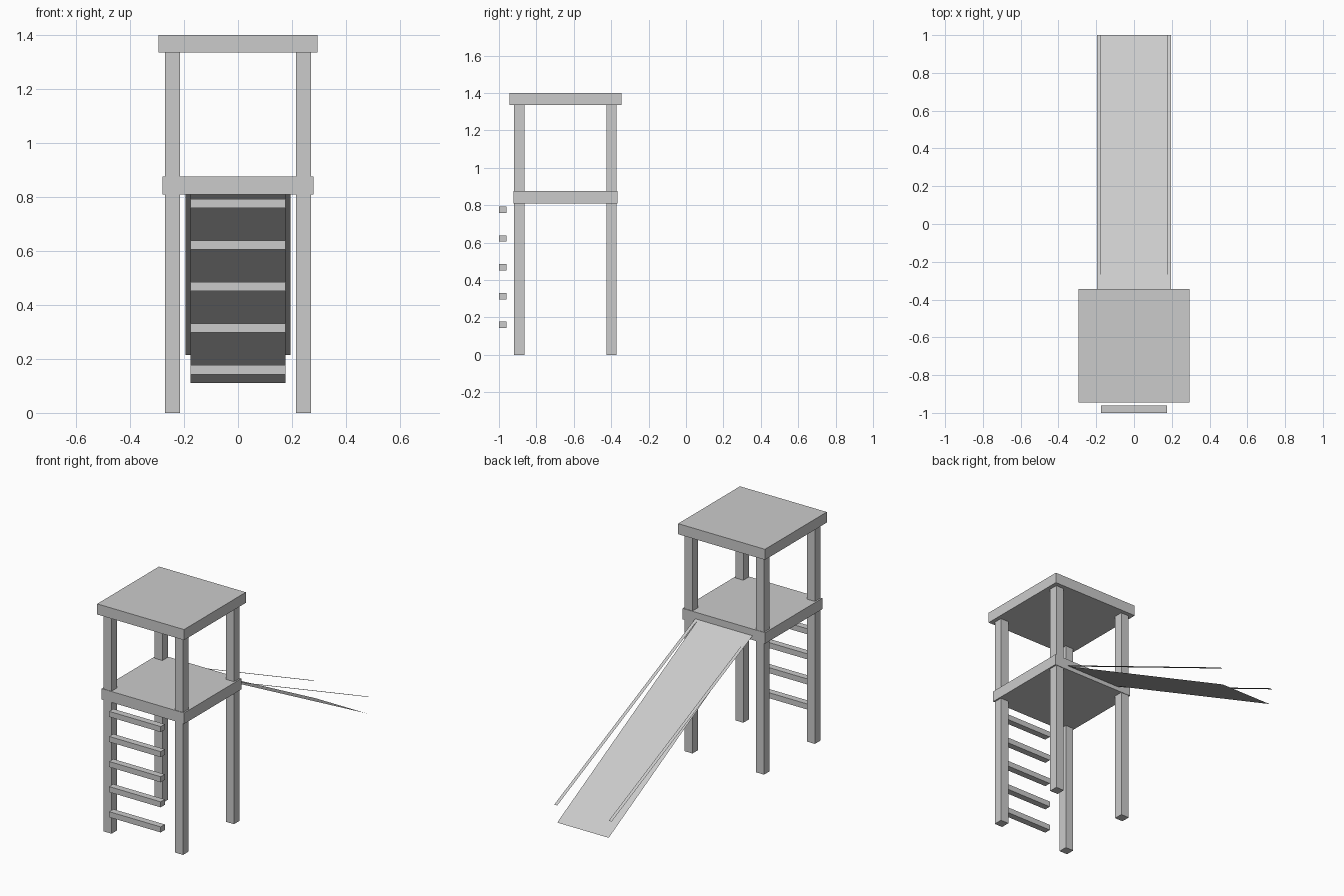
import bpy
import bmesh
from mathutils import Vector

if "Cube" in bpy.data.objects:
    bpy.data.objects.remove(bpy.data.objects["Cube"])

# One plain grey for the whole model
grey = bpy.data.materials.new("plain grey")
grey.diffuse_color = (0.6, 0.6, 0.6, 1)
grey.use_nodes = True
grey.node_tree.nodes["Principled BSDF"].inputs["Base Color"].default_value = grey.diffuse_color

TOWER_Y = -0.645


def add_object(name, bm):
    mesh = bpy.data.meshes.new(name)
    bm.to_mesh(mesh)
    bm.free()
    mesh.materials.append(grey)
    obj = bpy.data.objects.new(name, mesh)
    bpy.context.collection.objects.link(obj)
    return obj


def box(name, centre, size):
    bm = bmesh.new()
    bmesh.ops.create_cube(bm, size=1)
    for v in bm.verts:
        v.co = Vector(c + s * k for c, s, k in zip(centre, size, v.co))
    return add_object(name, bm)


def sloped_sheet(name, x0, x1, top, bottom):
    """Flat strip running down from top (y, z) to bottom (y, z), facing up."""
    bm = bmesh.new()
    corners = [(x0, *top), (x1, *top), (x1, *bottom), (x0, *bottom)]
    bm.faces.new([bm.verts.new(c) for c in corners])
    bm.normal_update()
    for f in bm.faces:
        if f.normal.z < 0:
            f.normal_flip()
    return add_object(name, bm)


# Tower: roof, deck and four posts
box("roof", (0, TOWER_Y, 1.3675), (0.59, 0.60, 0.065))
box("deck", (0, TOWER_Y, 0.8415), (0.56, 0.555, 0.067))
for sx, side in ((-1, "left"), (1, "right")):
    for sy, end in ((-1, "front"), (1, "back")):
        box(f"{end}_{side}_post", (sx * 0.243, TOWER_Y + sy * 0.247, 0.6725),
            (0.055, 0.055, 1.345))

# Ladder rungs
for i in range(5):
    box(f"ladder_rung_{i + 1}", (0, -0.98, 0.16 + i * 0.154), (0.35, 0.04, 0.034))

# Slide and its thin side rails, fanning out from the deck edge
sloped_sheet("slide", -0.175, 0.175, (-0.37, 0.835), (1.0, 0.11))
for sx, side in ((-1, "left"), (1, "right")):
    sloped_sheet(f"slide_{side}_rail", sx * 0.175, sx * 0.195,
                 (-0.37, 0.835), (1.0, 0.215))
